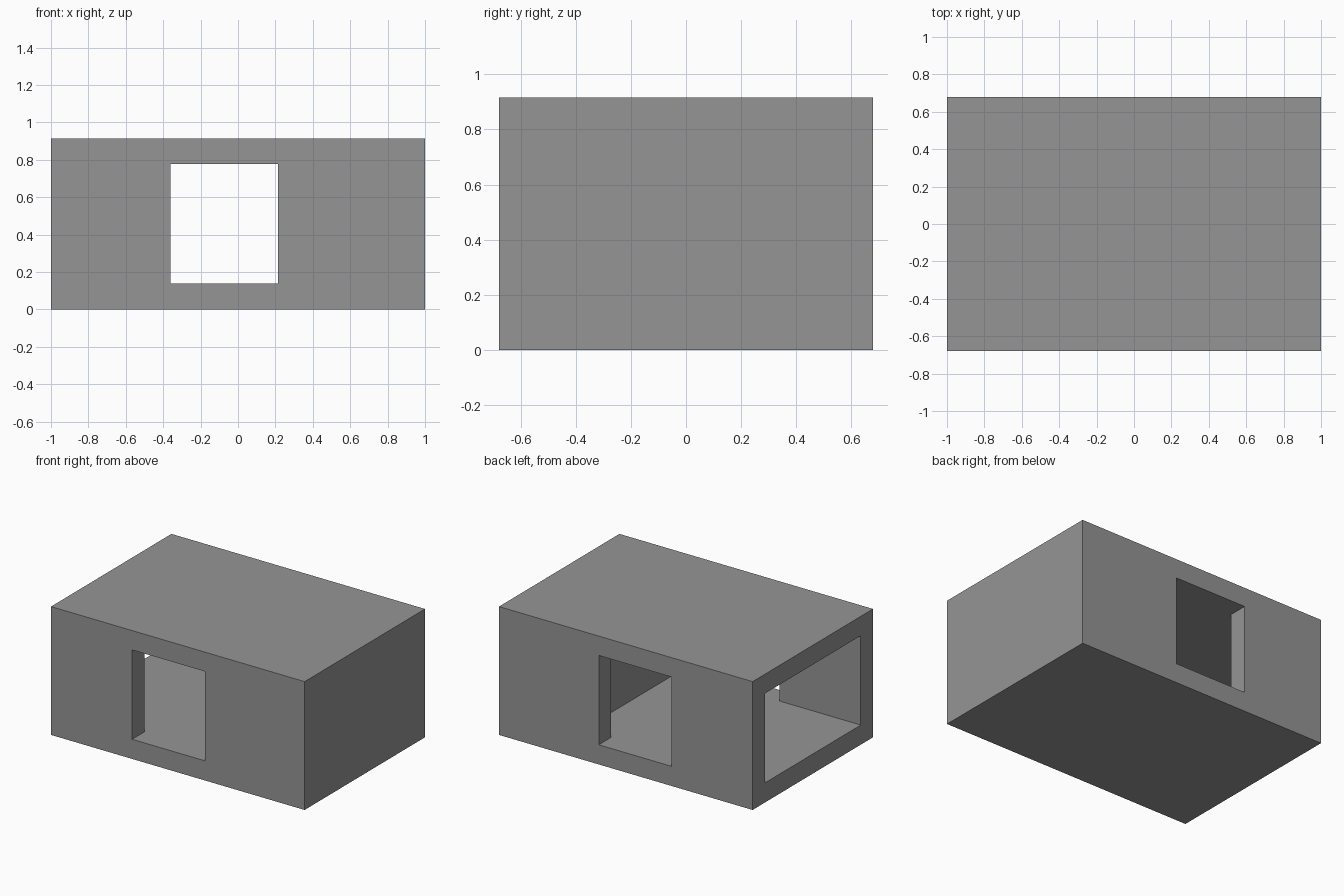
import bpy
import bmesh

if "Cube" in bpy.data.objects:
    bpy.data.objects.remove(bpy.data.objects["Cube"])

# Break planes of the block along each axis
XS = [-1.0, -0.36, 0.213, 0.43, 1.0]
YS = [-0.678, -0.54, 0.54, 0.678]
ZS = [0.0, 0.14, 0.777, 0.915]


def solid(i, j, k):
    """True where the block has material, False in the room and openings."""
    if not (0 <= i < 4 and 0 <= j < 3 and 0 <= k < 3):
        return False
    if k != 1:                       # floor slab and roof slab
        return True
    room = i < 3 and j == 1          # room, open on the left end
    doorway = i == 1                 # passage through front and back walls
    return not (room or doorway)


# Hollow block: a face wherever material meets air
bm = bmesh.new()
for i in range(4):
    for j in range(3):
        for k in range(3):
            if not solid(i, j, k):
                continue
            cell = (i, j, k)
            for axis in range(3):
                for side in (0, 1):
                    nxt = list(cell)
                    nxt[axis] += 2 * side - 1
                    if solid(*nxt):
                        continue
                    u, v = (axis + 1) % 3, (axis + 2) % 3
                    loop = [(0, 0), (1, 0), (1, 1), (0, 1)]
                    if side == 0:
                        loop.reverse()
                    verts = []
                    for a, b in loop:
                        p = list(cell)
                        p[axis] += side
                        p[u] += a
                        p[v] += b
                        verts.append(bm.verts.new((XS[p[0]], YS[p[1]], ZS[p[2]])))
                    bm.faces.new(verts)
bmesh.ops.remove_doubles(bm, verts=bm.verts, dist=1e-5)

mesh = bpy.data.meshes.new("hollow_block")
bm.to_mesh(mesh)
bm.free()

# Single plain grey
grey = bpy.data.materials.new("grey")
grey.diffuse_color = (0.30, 0.30, 0.30, 1.0)
grey.use_nodes = True
grey.node_tree.nodes["Principled BSDF"].inputs["Base Color"].default_value = grey.diffuse_color
mesh.materials.append(grey)

block = bpy.data.objects.new("hollow_block", mesh)
bpy.context.collection.objects.link(block)
